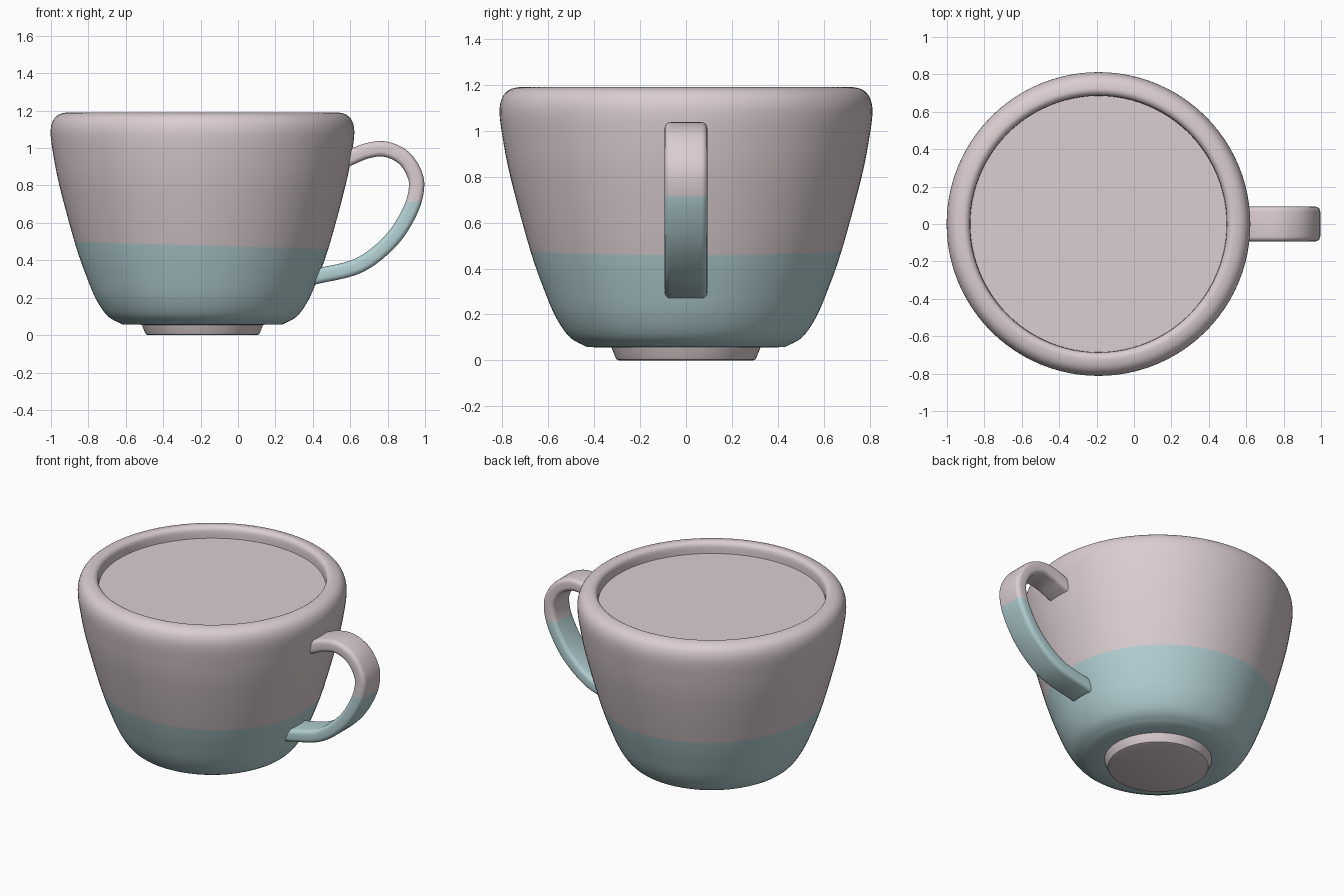
import bpy, bmesh, math
from mathutils import Vector

if "Cube" in bpy.data.objects:
    bpy.data.objects.remove(bpy.data.objects["Cube"])

CX = -0.19      # axis of the cup body
SEGMENTS = 96


def material(name, rgb):
    m = bpy.data.materials.new(name)
    m.diffuse_color = (*rgb, 1)
    m.use_nodes = True
    m.node_tree.nodes["Principled BSDF"].inputs["Base Color"].default_value = m.diffuse_color
    return m


PINK = material("pale_pink_clay", (0.71, 0.61, 0.635))
TEAL = material("pale_teal_glaze", (0.455, 0.635, 0.665))


def smooth_path(points, steps):
    """Catmull-Rom curve through the points."""
    p = [Vector(q) for q in points]
    p = [2 * p[0] - p[1]] + p + [2 * p[-1] - p[-2]]
    out = []
    for i in range(1, len(p) - 2):
        a, b, c, d = p[i - 1:i + 3]
        for k in range(steps):
            t = k / steps
            out.append(0.5 * (2 * b + (c - a) * t + (2 * a - 5 * b + 4 * c - d) * t * t
                              + (3 * b - a - 3 * c + d) * t ** 3))
    return out + [p[-2]]


def finish(bm, name, dip=None):
    """Make the object; dip = (point, normal) of the plane below which it is teal."""
    bmesh.ops.recalc_face_normals(bm, faces=bm.faces[:])
    if dip:
        co, no = Vector(dip[0]), Vector(dip[1])
        bmesh.ops.bisect_plane(bm, geom=bm.verts[:] + bm.edges[:] + bm.faces[:],
                               plane_co=co, plane_no=no, dist=1e-5)
        for f in bm.faces:
            f.material_index = int((f.calc_center_median() - co).dot(no) < 0)
    me = bpy.data.meshes.new(name)
    bm.to_mesh(me)
    bm.free()
    me.materials.append(PINK)
    me.materials.append(TEAL)
    ob = bpy.data.objects.new(name, me)
    bpy.context.collection.objects.link(ob)
    bpy.ops.object.select_all(action='DESELECT')
    ob.select_set(True)
    bpy.context.view_layer.objects.active = ob
    bpy.ops.object.shade_smooth_by_angle(angle=math.radians(35))
    return ob


def lathe(name, profile, dip=None):
    """Turn an (r, z) profile about the cup axis."""
    bm = bmesh.new()
    rings = []
    for r, z in profile:
        if r < 1e-6:
            rings.append([bm.verts.new((CX, 0, z))] * SEGMENTS)
            continue
        rings.append([bm.verts.new((CX + r * math.cos(a), r * math.sin(a), z))
                      for a in (2 * math.pi * i / SEGMENTS for i in range(SEGMENTS))])
    for lo, hi in zip(rings, rings[1:]):
        for i in range(SEGMENTS):
            j = (i + 1) % SEGMENTS
            bm.faces.new(list(dict.fromkeys((lo[i], lo[j], hi[j], hi[i]))))
    return finish(bm, name, dip)


# Cup body: underside, rounded wall and thick rolled rim
wall = smooth_path([(0.43, 0.058), (0.505, 0.10), (0.565, 0.185), (0.615, 0.30),
                    (0.68, 0.485), (0.765, 0.80), (0.80, 0.98), (0.812, 1.085),
                    (0.80, 1.145), (0.77, 1.178), (0.725, 1.19), (0.70, 1.182),
                    (0.688, 1.16), (0.685, 1.11)], 4)
lathe("cup_body", [(0, 0.055), (0.32, 0.055)] + [tuple(p) for p in wall],
      dip=((CX, 0, 0.479), (0.03, 0, 1)))

# Flat surface just below the rim
lathe("inner_disc", [(0, 1.115), (0.688, 1.115)])

# Foot under the cup
lathe("foot", [(0, 0), (0.292, 0), (0.302, 0.004), (0.307, 0.012), (0.325, 0.058), (0, 0.058)])

# Handle: rounded strap swept along a curve in the xz plane
path = smooth_path([(0.56, 0.932), (0.607, 0.952), (0.69, 0.985), (0.783, 0.995),
                    (0.875, 0.957), (0.933, 0.885), (0.955, 0.797), (0.922, 0.668),
                    (0.82, 0.508), (0.65, 0.374), (0.436, 0.318), (0.39, 0.31)], 6)
HALF_W, HALF_T, ROUND = 0.093, 0.041, 0.026
section = []
for k, (sy, st) in enumerate([(1, 1), (-1, 1), (-1, -1), (1, -1)]):
    for s in range(5):
        a = math.pi / 2 * (k + s / 4)
        section.append((sy * (HALF_W - ROUND) + ROUND * math.cos(a),
                        st * (HALF_T - ROUND) + ROUND * math.sin(a)))
bm = bmesh.new()
rings = []
for i, p in enumerate(path):
    t = (path[min(i + 1, len(path) - 1)] - path[max(i - 1, 0)]).normalized()
    n = Vector((-t.y, t.x))
    rings.append([bm.verts.new((p.x + n.x * v, y, p.y + n.y * v)) for y, v in section])
for a, b in zip(rings, rings[1:]):
    for i in range(len(section)):
        j = (i + 1) % len(section)
        bm.faces.new((a[i], a[j], b[j], b[i]))
bm.faces.new(rings[0])
bm.faces.new(rings[-1])
finish(bm, "handle", dip=((0.95, 0, 0.715), (0, 0, 1)))
